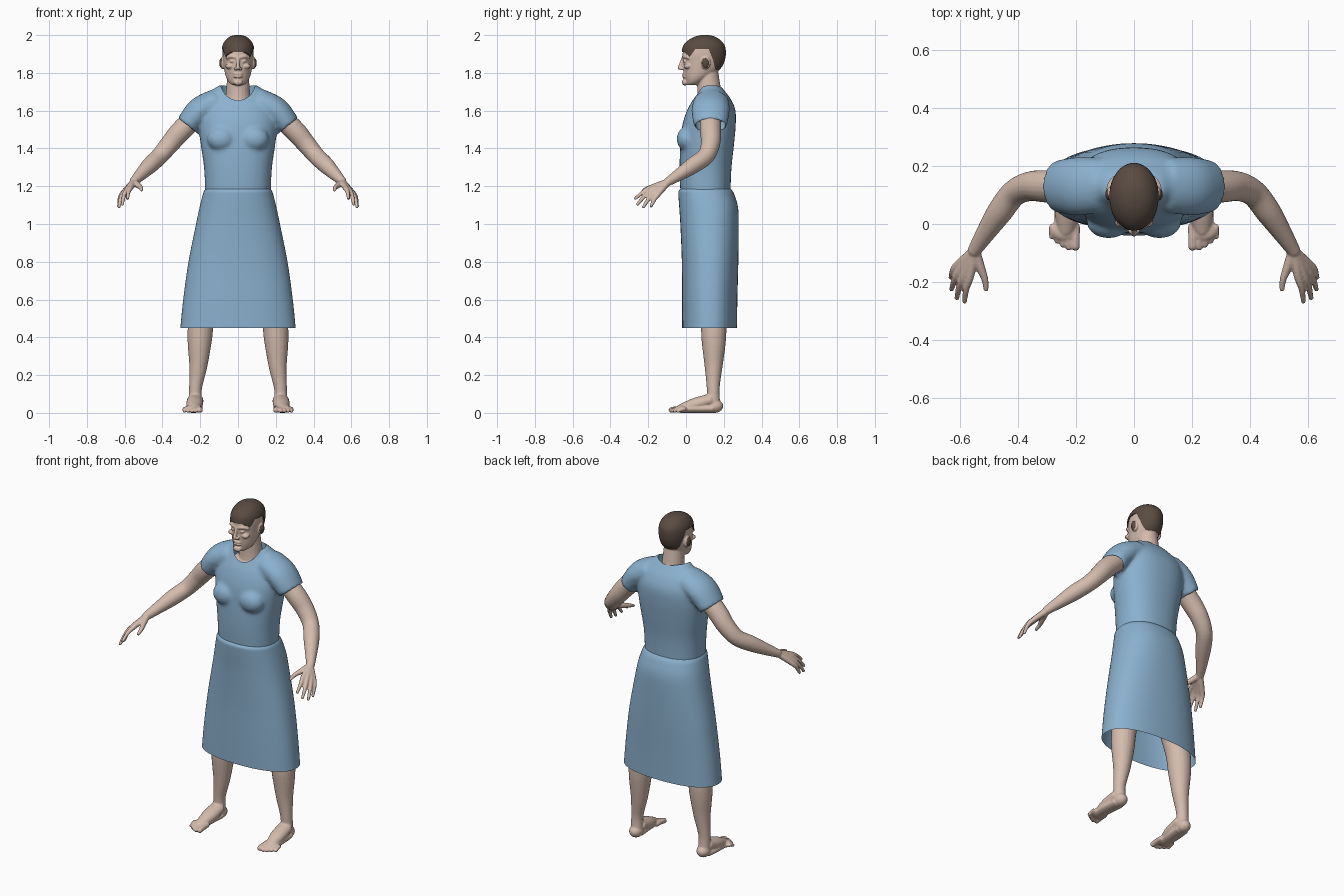
import bpy, bmesh, math
from mathutils import Vector, Matrix

if "Cube" in bpy.data.objects:
    bpy.data.objects.remove(bpy.data.objects["Cube"])


def material(name, rgb):
    m = bpy.data.materials.new(name)
    m.use_nodes = True
    m.diffuse_color = (*rgb, 1)
    m.node_tree.nodes["Principled BSDF"].inputs["Base Color"].default_value = (*rgb, 1)
    return m


SKIN = material("skin", (0.66, 0.50, 0.42))
CLOTH = material("blue cloth", (0.26, 0.44, 0.62))
HAIR = material("dark brown hair", (0.10, 0.07, 0.053))


def refine(pts, n=5):
    """Catmull-Rom interpolation of tuples of any length."""
    out = []
    for i in range(len(pts) - 1):
        a, b, c, d = pts[max(i - 1, 0)], pts[i], pts[i + 1], pts[min(i + 2, len(pts) - 1)]
        for k in range(n):
            t = k / n
            out.append([0.5 * (2 * q + (r - p) * t + (2 * p - 5 * q + 4 * r - s) * t * t
                        + (3 * q - p - 3 * r + s) * t ** 3) for p, q, r, s in zip(a, b, c, d)])
    return out + [list(pts[-1])]


def bridge(bm, rings, caps=True):
    loops = [[bm.verts.new(p) for p in ring] for ring in rings]
    for lo, hi in zip(loops, loops[1:]):
        for i in range(len(lo)):
            j = (i + 1) % len(lo)
            bm.faces.new((lo[i], lo[j], hi[j], hi[i]))
    if caps:
        bm.faces.new(loops[0][::-1])
        bm.faces.new(loops[-1])


def loft(bm, sections, power=2.0, grow=0.0, caps=True, seg=64):
    """Stacked oval sections: height, half width, front y, back y."""
    def oval(z, rx, yf, yb):
        ring = []
        for i in range(seg):
            c, s = math.cos(math.tau * i / seg), math.sin(math.tau * i / seg)
            x = math.copysign(abs(c) ** (2 / power), c) * (rx + grow)
            y = math.copysign(abs(s) ** (2 / power), s) * ((yb - yf) / 2 + grow)
            ring.append((x, (yf + yb) / 2 + y, z))
        return ring
    bridge(bm, [oval(*s) for s in refine(sections)], caps)


def tube(bm, pts, flat=1.0, ends=True, seg=20):
    """Tapered limb through (x, y, z, radius) points."""
    pts = refine(pts)
    pos = [Vector(p[:3]) for p in pts]
    along = (pos[-1] - pos[0]).normalized()
    ref = Vector((0, 1, 0)) if abs(along.y) < 0.9 else Vector((1, 0, 0))
    rings = []
    for i, p in enumerate(pos):
        d = (pos[min(i + 1, len(pos) - 1)] - pos[max(i - 1, 0)]).normalized()
        u = d.cross(ref).normalized()
        v = d.cross(u) * flat
        r = pts[i][3]
        rings.append([p + (u * math.cos(a) + v * math.sin(a)) * r
                      for a in (math.tau * k / seg for k in range(seg))])
    bridge(bm, rings)
    if ends:
        for p in (pts[0], pts[-1]):
            ball(bm, p[:3], [p[3]] * 3)


def ball(bm, centre, radii):
    bmesh.ops.create_uvsphere(bm, u_segments=24, v_segments=16, radius=1,
                              matrix=Matrix.Translation(centre) @ Matrix.Diagonal((*radii, 1)))


def make(bm, name, mat=None):
    bmesh.ops.recalc_face_normals(bm, faces=bm.faces)
    me = bpy.data.meshes.new(name)
    bm.to_mesh(me)
    bm.free()
    ob = bpy.data.objects.new(name, me)
    bpy.context.collection.objects.link(ob)
    if mat:
        dress(ob, mat)
    return ob


def dress(ob, mat):
    ob.data.materials.clear()
    ob.data.materials.append(mat)
    for p in ob.data.polygons:
        p.material_index = 0
    ob.data.shade_smooth()
    ob.data.set_sharp_from_angle(angle=math.radians(50))


def bake(ob, mat):
    bpy.context.view_layer.update()
    me = bpy.data.meshes.new_from_object(ob.evaluated_get(bpy.context.evaluated_depsgraph_get()))
    ob.modifiers.clear()
    ob.data = me
    dress(ob, mat)


def fuse(ob, mat, voxel, smooth):
    m = ob.modifiers.new("fuse", "REMESH")
    m.mode, m.voxel_size = "VOXEL", voxel
    m = ob.modifiers.new("soften", "SMOOTH")
    m.factor, m.iterations = 0.5, smooth
    bake(ob, mat)


def carve(ob, cutter, mat):
    m = ob.modifiers.new("carve", "BOOLEAN")
    m.operation, m.object, m.solver = "DIFFERENCE", cutter, "EXACT"
    bake(ob, mat)
    bpy.data.objects.remove(cutter)


# Skirt: open flared shell
bm = bmesh.new()
loft(bm, [(0.45, 0.305, -0.02, 0.27), (0.6, 0.29, -0.021, 0.272), (0.8, 0.262, -0.022, 0.277),
          (1.0, 0.222, -0.03, 0.279), (1.09, 0.203, -0.036, 0.275), (1.15, 0.188, -0.04, 0.258),
          (1.175, 0.18, -0.039, 0.246), (1.19, 0.168, -0.024, 0.232)], power=2.3, caps=False)
make(bm, "skirt", CLOTH)

# Bodice: torso, bust and sleeves fused, then neck and sleeve openings carved
bm = bmesh.new()
loft(bm, [(1.08, 0.175, -0.02, 0.235), (1.18, 0.174, -0.03, 0.236), (1.3, 0.18, -0.034, 0.241),
          (1.42, 0.197, -0.03, 0.254), (1.52, 0.207, -0.02, 0.263), (1.6, 0.2, 0.005, 0.262),
          (1.66, 0.178, 0.038, 0.238), (1.7, 0.145, 0.06, 0.208), (1.735, 0.1, 0.07, 0.18)], power=2.3)
for s in (1, -1):
    ball(bm, (s * 0.088, 0.005, 1.45), (0.075, 0.055, 0.065))
    tube(bm, [(s * 0.11, 0.135, 1.65, 0.068), (s * 0.2, 0.13, 1.6, 0.073),
              (s * 0.268, 0.13, 1.52, 0.064)], flat=1.38, ends=False, seg=32)
bodice = make(bm, "bodice")
fuse(bodice, CLOTH, 0.01, 8)
bm = bmesh.new()
loft(bm, [(1.6, 0.094, 0.035, 0.19), (1.8, 0.094, 0.035, 0.19)])
carve(bodice, make(bm, "neck_cutter"), CLOTH)
for s in (1, -1):
    bm = bmesh.new()
    tube(bm, [(s * 0.235, 0.13, 1.564, 0.057), (s * 0.31, 0.13, 1.464, 0.057)], flat=1.4, ends=False)
    carve(bodice, make(bm, "sleeve_cutter"), CLOTH)

# Head with face, neck and upper chest
skull = [(1.735, 0.028, 0.0, 0.06), (1.75, 0.048, -0.003, 0.09), (1.78, 0.064, -0.009, 0.135),
         (1.82, 0.073, -0.014, 0.18), (1.86, 0.078, -0.016, 0.2), (1.9, 0.081, -0.018, 0.206),
         (1.94, 0.077, -0.009, 0.2), (1.97, 0.06, 0.02, 0.175), (1.988, 0.036, 0.055, 0.145),
         (1.995, 0.01, 0.085, 0.115)]
bm = bmesh.new()
loft(bm, skull)
tube(bm, [(0, 0.13, 1.6, 0.085), (0, 0.125, 1.68, 0.066), (0, 0.115, 1.8, 0.056)])
ball(bm, (0, 0.12, 1.58), (0.14, 0.098, 0.092))
tube(bm, [(0, -0.014, 1.882, 0.008), (0, -0.026, 1.85, 0.009), (0, -0.033, 1.827, 0.011)])
ball(bm, (0, -0.006, 1.75), (0.026, 0.016, 0.017))
for z in (1.793, 1.78):
    ball(bm, (0, -0.01, z), (0.026, 0.011, 0.006))
for s in (1, -1):
    ball(bm, (s * 0.012, -0.022, 1.822), (0.01, 0.011, 0.008))
    ball(bm, (s * 0.031, -0.003, 1.862), (0.014, 0.013, 0.008))
    ball(bm, (s * 0.045, 0.008, 1.835), (0.022, 0.02, 0.014))
    ball(bm, (s * 0.082, 0.105, 1.852), (0.012, 0.025, 0.034))
    tube(bm, [(s * 0.006, -0.014, 1.881, 0.009), (s * 0.035, -0.007, 1.887, 0.009),
              (s * 0.057, 0.012, 1.88, 0.008)])
fuse(make(bm, "head"), SKIN, 0.0045, 2)
hd = bpy.data.objects["head"]

# Hair cap, trimmed to the hairline by a sideways profile
bm = bmesh.new()
loft(bm, [s for s in skull if s[0] > 1.75], grow=0.005)
for v in bm.verts:
    v.co.z += 0.005
hair = make(bm, "hair")
line = [(-0.1, 1.91), (-0.01, 1.91), (0.02, 1.885), (0.05, 1.927), (0.12, 1.927), (0.143, 1.87),
        (0.156, 1.815), (0.3, 1.8), (0.3, 1.7), (-0.1, 1.7)]
bm = bmesh.new()
bridge(bm, [[(x, y, z) for y, z in line] for x in (-0.2, 0.2)])
carve(hair, make(bm, "hairline_cutter"), HAIR)

for side, s in (("left", 1), ("right", -1)):
    # Dark inner ear
    bm = bmesh.new()
    ball(bm, (s * 0.088, 0.103, 1.852), (0.011, 0.02, 0.026))
    make(bm, side + "_ear", HAIR)

    # Arm and hand
    def limb(pts, **kw):
        tube(bm, [(s * x, y, z, r) for x, y, z, r in pts], **kw)

    bm = bmesh.new()
    limb([(0.2, 0.13, 1.59, 0.055), (0.3, 0.13, 1.495, 0.056), (0.36, 0.13, 1.425, 0.051),
          (0.415, 0.105, 1.36, 0.046), (0.465, 0.04, 1.312, 0.044), (0.515, -0.035, 1.262, 0.033),
          (0.55, -0.09, 1.227, 0.024)])
    fingers = [((0.566, -0.18, 1.195), (0.585, -0.268, 1.135)),
               ((0.587, -0.178, 1.183), (0.612, -0.256, 1.105)),
               ((0.602, -0.163, 1.17), (0.63, -0.226, 1.09)),
               ((0.612, -0.145, 1.16), (0.632, -0.185, 1.095))]
    for base, tip in fingers:
        mid = [(a + b) / 2 for a, b in zip(base, tip)]
        limb([(0.552, -0.095, 1.222, 0.019), (*base, 0.0145), (mid[0] + 0.004, mid[1], mid[2] + 0.006, 0.0115),
              (*tip, 0.0085)], seg=12)
    limb([(0.548, -0.095, 1.222, 0.018), (0.53, -0.15, 1.205, 0.016), (0.515, -0.192, 1.193, 0.012),
          (0.511, -0.225, 1.18, 0.009)], seg=12)
    fuse(make(bm, side + "_arm"), SKIN, 0.005, 2)

    # Leg, foot and toes
    bm = bmesh.new()
    limb([(0.1, 0.125, 1.02, 0.095), (0.145, 0.13, 0.75, 0.088), (0.192, 0.145, 0.5, 0.07),
          (0.203, 0.147, 0.38, 0.064), (0.21, 0.146, 0.25, 0.048), (0.225, 0.144, 0.13, 0.034),
          (0.226, 0.146, 0.05, 0.035)])
    ball(bm, (s * 0.226, 0.152, 0.036), (0.038, 0.045, 0.036))
    limb([(0.226, 0.135, 0.07, 0.033), (0.23, 0.05, 0.046, 0.034), (0.235, -0.02, 0.027, 0.023)], flat=1.3)
    limb([(0.228, 0.14, 0.022, 0.022), (0.235, 0.06, 0.022, 0.022), (0.237, -0.02, 0.021, 0.021)], flat=1.8)
    ball(bm, (s * 0.237, -0.02, 0.021), (0.052, 0.04, 0.021))
    for i, (tip, r) in enumerate(((-0.077, 0.0155), (-0.08, 0.0115), (-0.071, 0.011), (-0.058, 0.0105), (-0.043, 0.01))):
        x = 0.202 + 0.0195 * i + (0.004 if i else 0)
        limb([(x, -0.01, 0.022, r), (x, tip + 0.025, 0.02, r), (x, tip, r, r)], seg=12)
    fuse(make(bm, side + "_leg"), SKIN, 0.005, 2)
